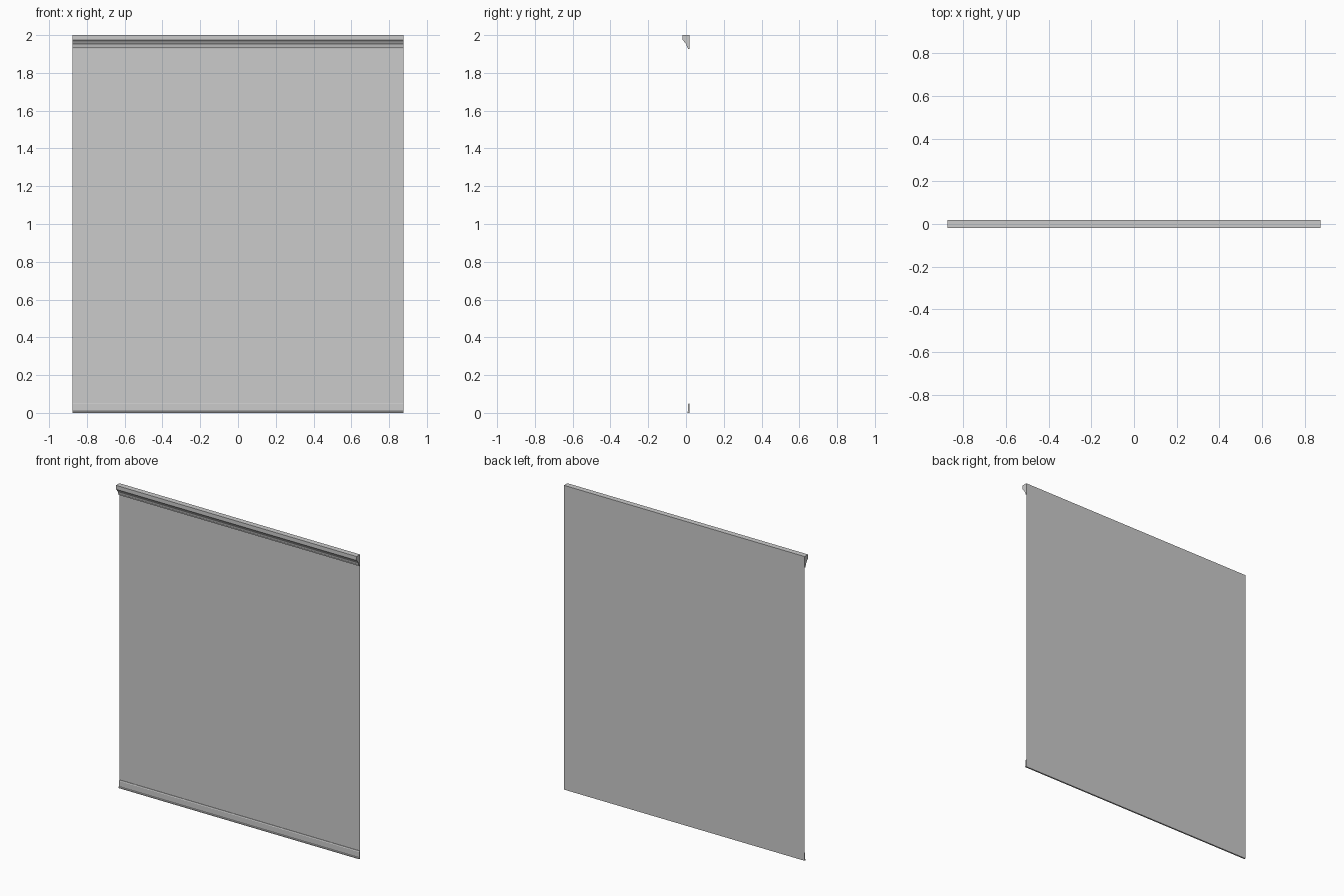
import bpy

if "Cube" in bpy.data.objects:
    bpy.data.objects.remove(bpy.data.objects["Cube"])

HALF_W = 0.875   # half the wall width
BACK = 0.018     # y of the wall plane


def add_mesh(name, verts, faces):
    mesh = bpy.data.meshes.new(name)
    mesh.from_pydata(verts, [], faces)
    mesh.validate()
    obj = bpy.data.objects.new(name, mesh)
    bpy.context.collection.objects.link(obj)
    return obj


def moulding(name, profile):
    """Extrude a (y, z) profile along the whole wall, with end caps."""
    n = len(profile)
    verts = [(x, y, z) for x in (-HALF_W, HALF_W) for y, z in profile]
    faces = [(i, i + n, (i + 1) % n + n, (i + 1) % n) for i in range(n)]
    faces += [tuple(range(n)), tuple(reversed(range(n, 2 * n)))]
    return add_mesh(name, verts, faces)


# Wall: one thin sheet facing the front
add_mesh("wall_panel",
         [(-HALF_W, BACK, 0), (HALF_W, BACK, 0), (HALF_W, BACK, 2), (-HALF_W, BACK, 2)],
         [(0, 1, 2, 3)])

# Crown moulding along the top edge
moulding("crown_moulding", [
    (BACK, 2.0), (-0.018, 2.0), (-0.018, 1.974), (-0.014, 1.970),
    (-0.010, 1.966), (-0.006, 1.959), (-0.001, 1.954), (0.003, 1.947),
    (0.005, 1.938), (0.009, 1.933), (0.010, 1.926), (BACK, 1.926)])

# Skirting board along the floor
moulding("skirting_board", [
    (BACK, 0.0), (0.008, 0.0), (0.008, 0.006), (0.011, 0.010),
    (0.011, 0.046), (0.014, 0.051), (BACK, 0.051)])
